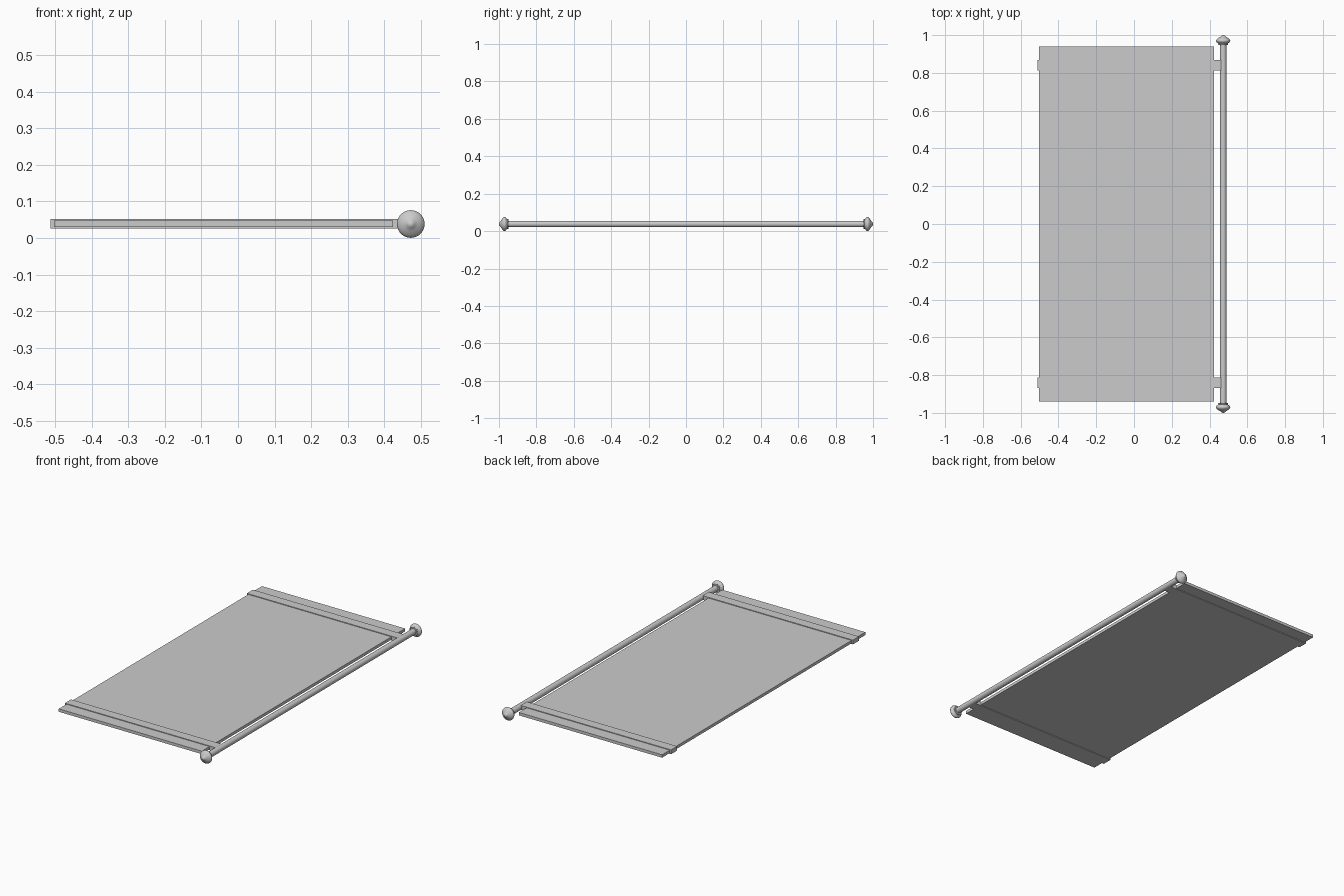
import bpy, bmesh, math

if "Cube" in bpy.data.objects:
    bpy.data.objects.remove(bpy.data.objects["Cube"])

ROD_X, ROD_Z = 0.472, 0.038


def box(name, x0, x1, y0, y1, z0, z1):
    bm = bmesh.new()
    bmesh.ops.create_cube(bm, size=1)
    for v in bm.verts:
        v.co.x = x0 if v.co.x < 0 else x1
        v.co.y = y0 if v.co.y < 0 else y1
        v.co.z = z0 if v.co.z < 0 else z1
    return finish(name, bm)


def finish(name, bm):
    bmesh.ops.recalc_face_normals(bm, faces=bm.faces)
    mesh = bpy.data.meshes.new(name)
    bm.to_mesh(mesh)
    bm.free()
    ob = bpy.data.objects.new(name, mesh)
    bpy.context.collection.objects.link(ob)
    return ob


def lathe_y(name, profile, sign=1, steps=32):
    # Spin (radius, y) points around the rod axis
    bm = bmesh.new()
    verts = [bm.verts.new((r, sign * y, 0)) for r, y in profile]
    edges = [bm.edges.new(p) for p in zip(verts, verts[1:])]
    bmesh.ops.spin(bm, geom=verts + edges, cent=(0, 0, 0), axis=(0, 1, 0),
                   angle=math.tau, steps=steps, use_duplicate=False)
    bmesh.ops.remove_doubles(bm, verts=bm.verts, dist=1e-5)
    ob = finish(name, bm)
    ob.location = (ROD_X, 0, ROD_Z)
    bpy.ops.object.select_all(action='DESELECT')
    ob.select_set(True)
    bpy.context.view_layer.objects.active = ob
    bpy.ops.object.shade_smooth_by_angle(angle=math.radians(40))
    return ob


# Flat hanging panel
box("panel", -0.503, 0.424, -0.94, 0.94, 0.030, 0.047)

# Raised cross straps that wrap the panel and reach the rod
for side, y0, y1 in (("front", -0.869, -0.813), ("back", 0.813, 0.869)):
    box(side + "_strap", -0.512, 0.464, y0, y1, 0.026, 0.051)

# Round rod
lathe_y("rod", [(0, -0.955), (0.0172, -0.955), (0.0172, 0.955), (0, 0.955)])

# Turned finials: collar, groove, bulging rim and domed tip
finial = [(0, 0.948), (0.025, 0.948), (0.027, 0.951), (0.025, 0.955),
          (0.027, 0.958), (0.034, 0.962), (0.0372, 0.967), (0.0378, 0.971),
          (0.036, 0.976), (0.030, 0.982), (0.021, 0.988), (0.014, 0.992),
          (0.010, 0.996), (0.006, 0.999), (0, 1.0)]
lathe_y("front_finial", finial, -1)
lathe_y("back_finial", finial, 1)
